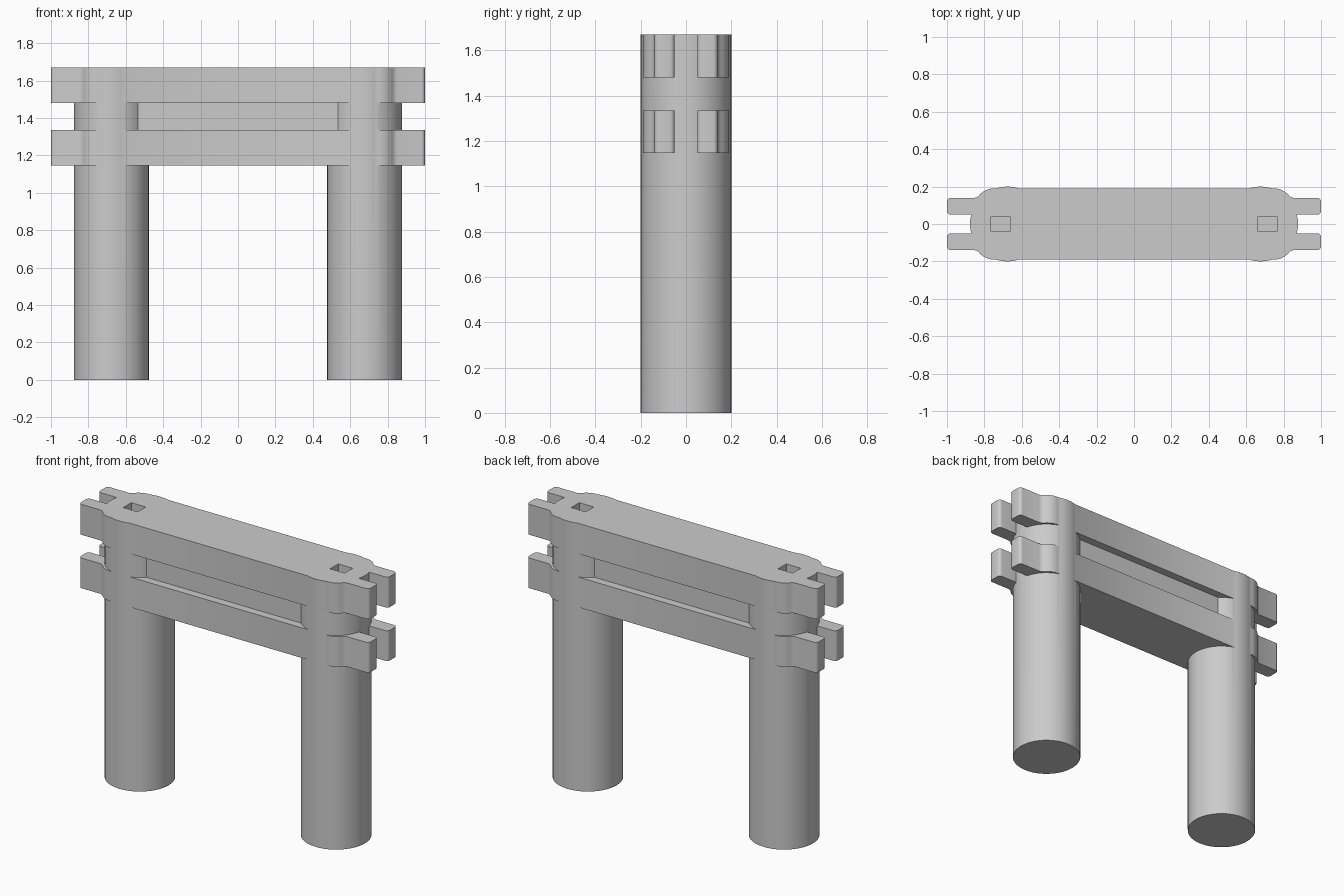
import bpy, bmesh, math

if "Cube" in bpy.data.objects:
    bpy.data.objects.remove(bpy.data.objects["Cube"], do_unlink=True)

stone = bpy.data.materials.new("stone grey")
stone.use_nodes = True
colour = (0.6, 0.6, 0.6, 1)
stone.diffuse_color = colour
stone.node_tree.nodes["Principled BSDF"].inputs["Base Color"].default_value = colour


def prism(name, outline, bottom, top):
    """Extrude a plan outline between two heights."""
    bm = bmesh.new()
    face = bm.faces.new([bm.verts.new((x, y, bottom)) for x, y in outline])
    result = bmesh.ops.extrude_face_region(bm, geom=[face])
    moved = [v for v in result["geom"] if isinstance(v, bmesh.types.BMVert)]
    bmesh.ops.translate(bm, verts=moved, vec=(0, 0, top - bottom))
    bmesh.ops.recalc_face_normals(bm, faces=bm.faces[:])
    mesh = bpy.data.meshes.new(name)
    bm.to_mesh(mesh)
    bm.free()
    mesh.materials.append(stone)
    obj = bpy.data.objects.new(name, mesh)
    bpy.context.collection.objects.link(obj)
    return obj


def rectangle(x, y, cx=0):
    return [(cx - x, -y), (cx + x, -y), (cx + x, y), (cx - x, y)]


def arc(cx, cy, r, start, end, steps):
    angles = [math.radians(start + (end - start) * i / steps) for i in range(steps + 1)]
    return [(cx + r * math.cos(a), cy + r * math.sin(a)) for a in angles]


def combine(base, part, operation):
    mod = base.modifiers.new("join", "BOOLEAN")
    mod.operation = operation
    mod.solver = "EXACT"
    mod.object = part
    bpy.context.view_layer.objects.active = base
    bpy.ops.object.modifier_apply(modifier=mod.name)
    bpy.data.objects.remove(part, do_unlink=True)


TOP = 1.67
PILLAR_X = 0.677

# Beam plan: rounded shoulders and a pair of prongs at each end
quarter = [(0.85, 0.05)]
quarter += arc(0.98, 0.07, 0.02, -90, 0, 4)
quarter += arc(0.98, 0.12, 0.02, 0, 90, 4)
quarter += [(0.85, 0.14)]
quarter += arc(0.75, 0.09, 0.1, 35, 90, 8)
half = [(x, -y) for x, y in reversed(quarter)] + quarter
plan = half + [(-x, -y) for x, y in half]

# Central panel, two beams and two round pillars, fused into one body
gate = prism("gate", rectangle(0.62, 0.14), 1.25, 1.58)
combine(gate, prism("upper_beam", plan, 1.48, TOP), "UNION")
combine(gate, prism("lower_beam", plan, 1.147, 1.335), "UNION")
for side in (-1, 1):
    circle = arc(side * PILLAR_X, 0, 0.2, 0, 360, 48)[:-1]
    combine(gate, prism("pillar", circle, 0, TOP), "UNION")

# Square sockets in the pillar tops
for side in (-1, 1):
    socket = prism("socket", rectangle(0.05, 0.04, side * 0.714), TOP - 0.19, TOP + 0.1)
    combine(gate, socket, "DIFFERENCE")

bpy.ops.object.select_all(action="DESELECT")
gate.select_set(True)
bpy.context.view_layer.objects.active = gate
bpy.ops.object.shade_smooth_by_angle(angle=math.radians(30))
